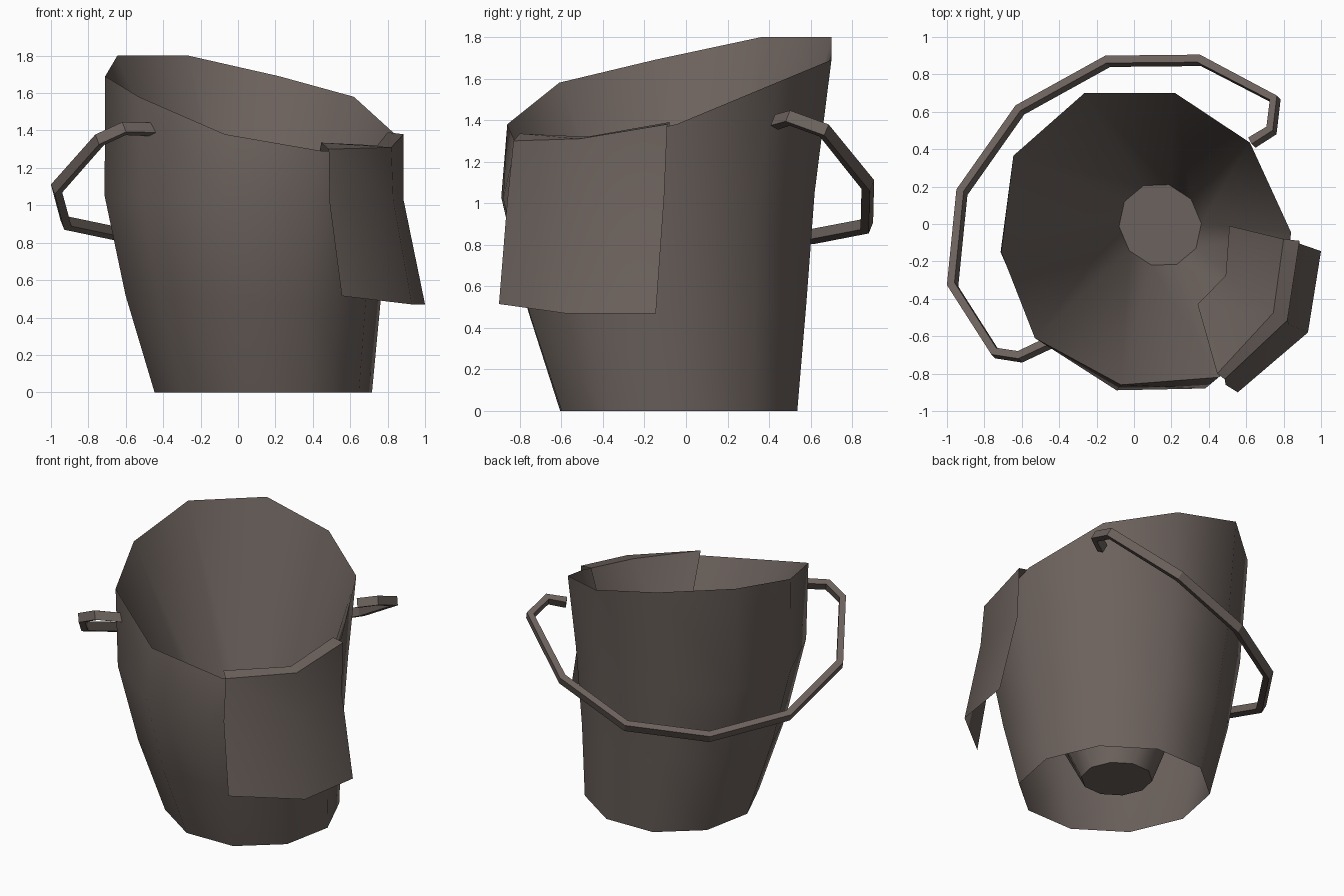
import bpy, bmesh
from math import cos, sin, radians
from mathutils import Vector

cube = bpy.data.objects.get("Cube")
if cube:
    bpy.data.objects.remove(cube, do_unlink=True)

SIDES = 10
COLOUR = (0.15, 0.122, 0.109, 1)

metal = bpy.data.materials.new("dull brown grey")
metal.use_nodes = True
metal.diffuse_color = COLOUR
metal.node_tree.nodes["Principled BSDF"].inputs["Base Color"].default_value = COLOUR


def loft(name, rows, closed, caps=(), smooth=60):
    """Skin rows of points into one object; caps lists the rows to fill."""
    bm = bmesh.new()
    grid = [[bm.verts.new(p) for p in row] for row in rows]
    n = len(grid[0])
    for low, high in zip(grid, grid[1:]):
        for i in range(n if closed else n - 1):
            j = (i + 1) % n
            bm.faces.new((low[i], low[j], high[j], high[i]))
    for c in caps:
        bm.faces.new(grid[c])
    bmesh.ops.recalc_face_normals(bm, faces=bm.faces)
    mesh = bpy.data.meshes.new(name)
    bm.to_mesh(mesh)
    bm.free()
    mesh.materials.append(metal)
    obj = bpy.data.objects.new(name, mesh)
    bpy.context.collection.objects.link(obj)
    bpy.ops.object.select_all(action='DESELECT')
    obj.select_set(True)
    bpy.context.view_layer.objects.active = obj
    bpy.ops.object.shade_smooth_by_angle(angle=radians(smooth))
    return obj


# Bucket: skewed oval wall, slanted rim, funnel-shaped inside with a small floor
LONG_AXIS = Vector((cos(radians(130)), sin(radians(130)), 0))
SHORT_AXIS = Vector((LONG_AXIS.y, -LONG_AXIS.x, 0))


def ring(cx, cy, z, long, short, tilt=0):
    """Oval ring, raised by tilt at the high end of its long axis."""
    points = []
    for i in range(SIDES):
        t = radians(36 * i - 18)
        lift = Vector((0, 0, tilt * cos(t)))
        points.append(Vector((cx, cy, z)) + LONG_AXIS * long * cos(t)
                      + SHORT_AXIS * short * sin(t) + lift)
    return points[1:] + points[:1]


rim_plan = [(-.265, .7), (.22, .7), (.62, .435), (.84, -.045), (.79, -.48),
            (.45, -.82), (-.07, -.86), (-.53, -.61), (-.71, -.15), (-.645, .365)]
rim_heights = [1.8, 1.69, 1.58, 1.38, 1.29]
rim = [(x, y, z) for (x, y), z in zip(rim_plan, rim_heights + rim_heights[::-1])]
loft("bucket", [
    ring(.135, -.035, 0, .62, .56),
    ring(.08, -.09, .5, .73, .655, .035),
    ring(.055, -.135, 1.04, .82, .74, .02),
    rim,
    ring(.14, -.005, .06, .23, .215),
], closed=True, caps=(-1,))

# Handle: square bar swept along a hanging arc
path = [Vector(p) for p in [
    (-.44, -.63, 1.405), (-.61, -.71, 1.41), (-.74, -.69, 1.35), (-.97, -.33, 1.09),
    (-.92, .17, .905), (-.61, .61, .84), (-.14, .87, .89), (.355, .875, 1.09),
    (.755, .665, 1.35), (.735, .5, 1.41), (.63, .435, 1.39)]]
middle = path[len(path) // 2]
across = path[-1] - path[0]
down = middle - (path[0] + path[-1]) / 2
normal = across.cross(down).normalized()
sections = []
for i, p in enumerate(path):
    before = (p - path[i - 1]).normalized() if i else Vector()
    after = (path[i + 1] - p).normalized() if i < len(path) - 1 else Vector()
    side = normal.cross((before + after).normalized()).normalized()
    sections.append([p + side * a * .022 + normal * b * .03
                     for a, b in [(-1, -1), (1, -1), (1, 1), (-1, 1)]])
loft("handle", sections, closed=True, caps=(0, -1), smooth=25)

# Cloth: thin sheet draped over the low side of the rim
loft("draped_cloth", [
    [(1, -.145, .47), (.93, -.58, .47), (.555, -.9, .515)],
    [(.885, -.105, 1.03), (.83, -.54, 1.03), (.49, -.86, 1.01)],
    [(.885, -.09, 1.38), (.82, -.515, 1.31), (.485, -.83, 1.3)],
    [(.8, -.08, 1.39), (.745, -.475, 1.32), (.445, -.8, 1.335)],
    [(.51, -.01, .6), (.49, -.275, .7), (.34, -.43, .74)],
], closed=False, smooth=60)
